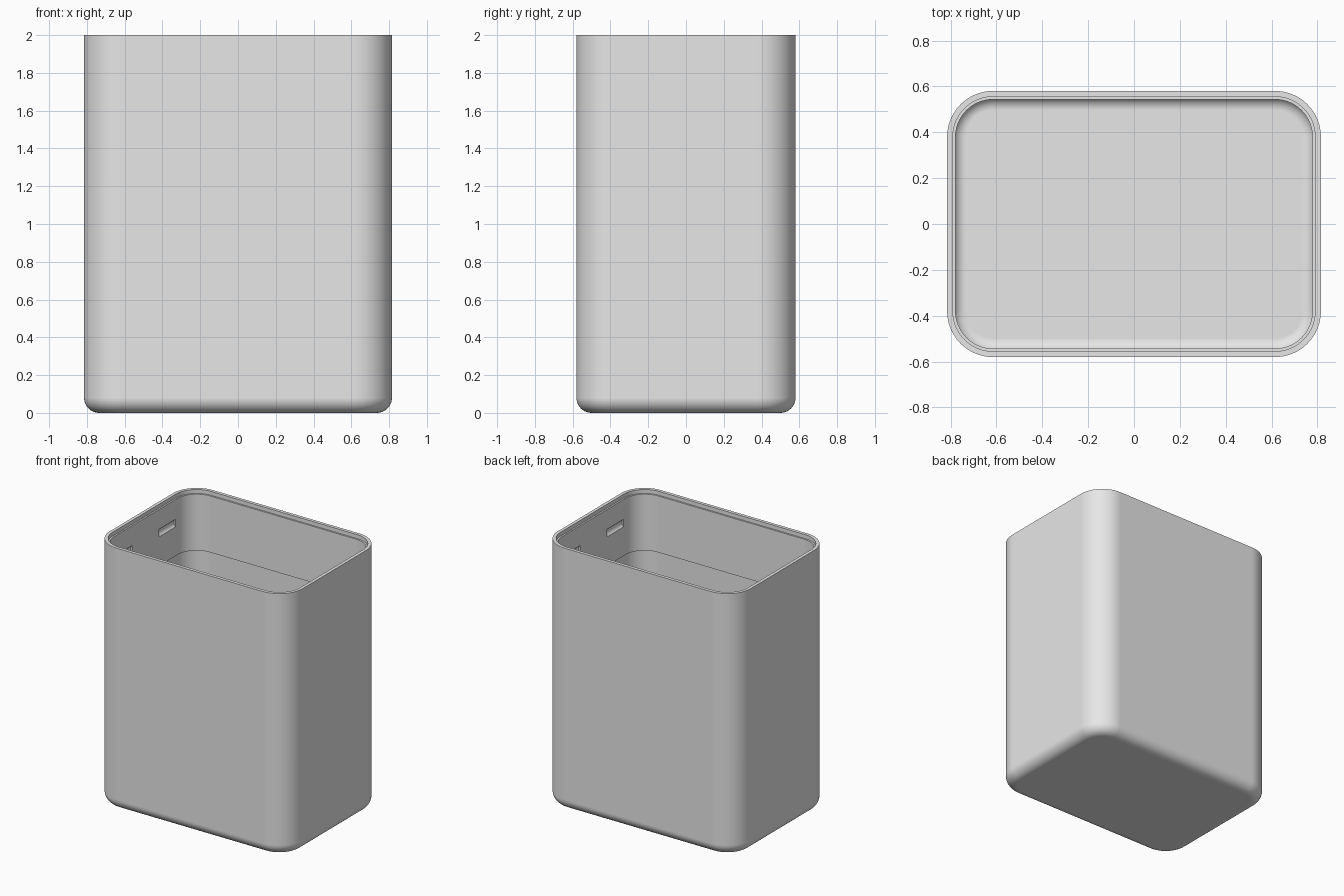
import bpy
import bmesh
from math import sin, cos, pi

cube = bpy.data.objects.get("Cube")
if cube:
    bpy.data.objects.remove(cube)

HALF_X, HALF_Y, HEIGHT = 0.815, 0.58, 2.0
CORNER = 0.2
LINER = 0.037      # inset of the upper inner wall
LOWER = 0.027      # inset of the lower inner wall
FLOOR = 0.03

grey = bpy.data.materials.new("light_grey")
grey.use_nodes = True
grey.diffuse_color = (0.8, 0.8, 0.8, 1)
grey.node_tree.nodes["Principled BSDF"].inputs["Base Color"].default_value = (0.8, 0.8, 0.8, 1)


def fillet(inset, base, radius, steps=10):
    """Quarter round from a flat base up to a vertical wall, as (inset, z)."""
    return [(inset + radius * (1 - sin(t)), base + radius * (1 - cos(t)))
            for t in (i * pi / 2 / steps for i in range(steps + 1))]


def ring(bm, inset, z, steps=16):
    """Rounded rectangle of vertices, shrunk by the inset."""
    verts = []
    for corner, (sx, sy) in enumerate(((1, 1), (-1, 1), (-1, -1), (1, -1))):
        for i in range(steps + 1):
            a = (corner + i / steps) * pi / 2
            r = CORNER - inset
            verts.append(bm.verts.new((sx * (HALF_X - CORNER) + r * cos(a),
                                       sy * (HALF_Y - CORNER) + r * sin(a), z)))
    return verts


# Wall section: outside up, over the rim, rebate, liner step, inside down
section = fillet(0, 0, 0.08)
section += [(0, HEIGHT), (0.025, HEIGHT), (0.025, 1.97), (LINER, 1.97),
            (LINER, 1.54), (LOWER, 1.54)]
section += reversed(fillet(LOWER, FLOOR, 0.055))

bm = bmesh.new()
rings = [ring(bm, d, z) for d, z in section]
for low, high in zip(rings, rings[1:]):
    for i in range(len(low)):
        j = (i + 1) % len(low)
        bm.faces.new((low[i], low[j], high[j], high[i]))
bm.faces.new(rings[0])
bm.faces.new(rings[-1])
bmesh.ops.recalc_face_normals(bm, faces=bm.faces)
mesh = bpy.data.meshes.new("bin_body")
bm.to_mesh(mesh)
bm.free()
mesh.materials.append(grey)
body = bpy.data.objects.new("bin_body", mesh)
bpy.context.collection.objects.link(body)
bpy.context.view_layer.objects.active = body

# Shallow grip recesses inside both end walls
for sx in (-1, 1):
    for sy in (-1, 1):
        bpy.ops.mesh.primitive_cylinder_add(
            vertices=48, radius=0.035, depth=0.2, rotation=(pi / 2, 0, 0),
            location=(sx * (HALF_X - LINER - 0.02), sy * 0.26, 1.79))
        cutter = bpy.context.object
        cutter.name = "recess_cutter"
        cutter.hide_render = True
        cut = body.modifiers.new("recess", 'BOOLEAN')
        cut.operation = 'DIFFERENCE'
        cut.solver = 'EXACT'
        cut.object = cutter
        bpy.context.view_layer.objects.active = body
        bpy.ops.object.modifier_apply(modifier=cut.name)
        bpy.data.objects.remove(cutter)

# Smooth rounds, crisp edges
bpy.ops.object.select_all(action='DESELECT')
body.select_set(True)
bpy.context.view_layer.objects.active = body
bpy.ops.object.shade_smooth_by_angle(angle=pi / 6)
weighted = body.modifiers.new("weighted_normals", 'WEIGHTED_NORMAL')
weighted.keep_sharp = True
